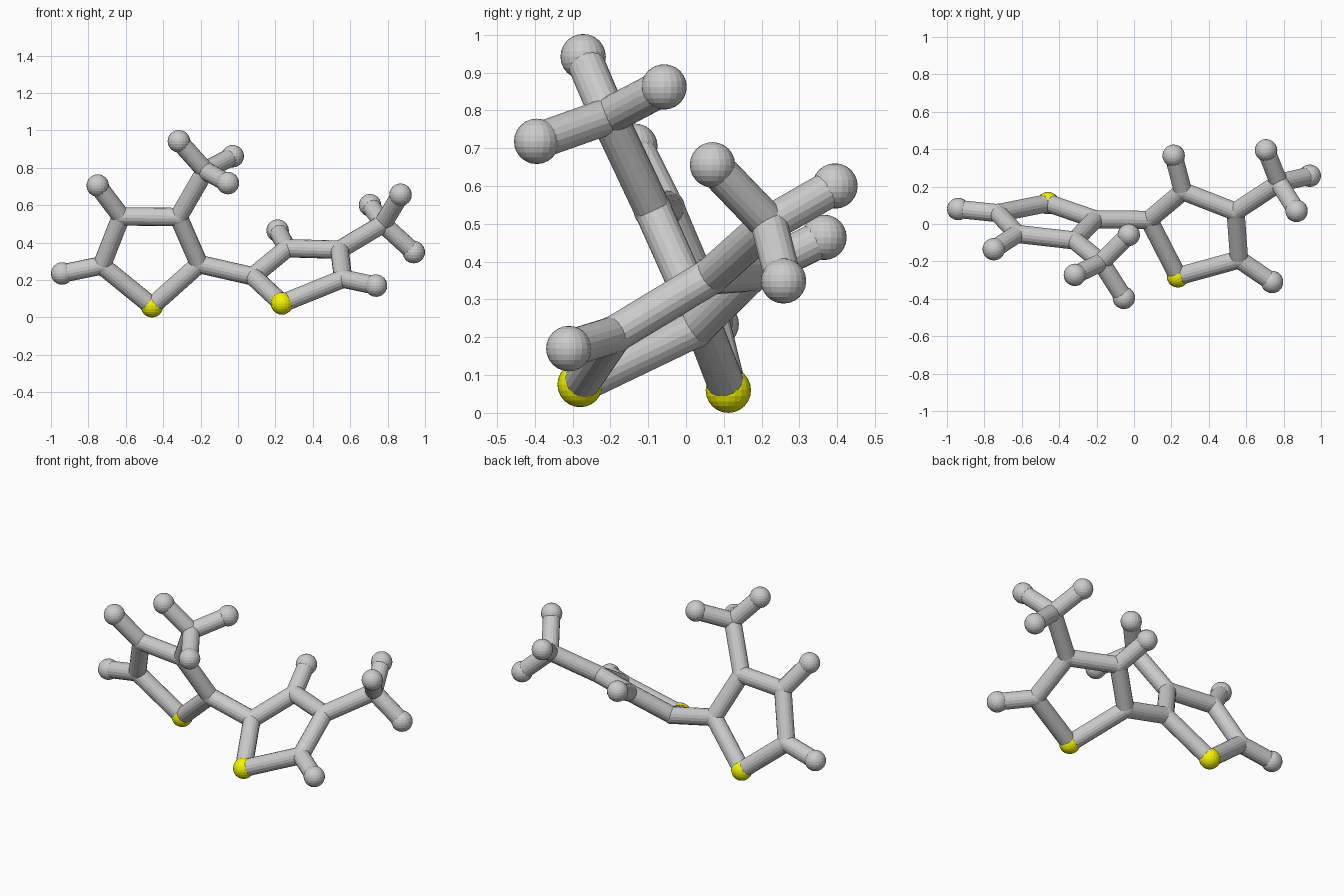
import bpy
from mathutils import Vector

if "Cube" in bpy.data.objects:
    bpy.data.objects.remove(bpy.data.objects["Cube"])

BALL, JOINT, STICK = 0.06, 0.051, 0.049

yellow = bpy.data.materials.new("yellow")
yellow.diffuse_color = (0.9, 0.9, 0.0, 1)
yellow.use_nodes = True
yellow.node_tree.nodes["Principled BSDF"].inputs["Base Color"].default_value = yellow.diffuse_color

# atom centres: left ring a*, right ring b*
atoms = {
    "a_sulfur": (-0.46, 0.112, 0.06),
    "a_c1": (-0.728, 0.058, 0.278),
    "a_c2": (-0.625, -0.053, 0.54),
    "a_c3": (-0.318, -0.088, 0.537),
    "a_c4": (-0.208, 0.025, 0.285),
    "a_methyl": (-0.175, -0.205, 0.785),
    "a_h1": (-0.94, 0.08, 0.235),
    "a_h2": (-0.75, -0.135, 0.705),
    "a_h3": (-0.316, -0.272, 0.942),
    "a_h4": (-0.028, -0.058, 0.862),
    "a_h5": (-0.054, -0.395, 0.718),
    "b_sulfur": (0.235, -0.28, 0.075),
    "b_c1": (0.08, 0.022, 0.22),
    "b_c2": (0.262, 0.175, 0.37),
    "b_c3": (0.543, 0.066, 0.362),
    "b_c4": (0.562, -0.19, 0.207),
    "b_methyl": (0.775, 0.22, 0.5),
    "b_h1": (0.212, 0.365, 0.464),
    "b_h2": (0.738, -0.31, 0.17),
    "b_h3": (0.706, 0.394, 0.6),
    "b_h4": (0.869, 0.07, 0.656),
    "b_h5": (0.94, 0.258, 0.349),
}

bonds = """a_sulfur-a_c1 a_c1-a_c2 a_c2-a_c3 a_c3-a_c4 a_c4-a_sulfur a_c3-a_methyl
a_c1-a_h1 a_c2-a_h2 a_methyl-a_h3 a_methyl-a_h4 a_methyl-a_h5 a_c4-b_c1
b_sulfur-b_c1 b_c1-b_c2 b_c2-b_c3 b_c3-b_c4 b_c4-b_sulfur b_c3-b_methyl
b_c2-b_h1 b_c4-b_h2 b_methyl-b_h3 b_methyl-b_h4 b_methyl-b_h5""".split()

# balls: large for sulfur and end atoms, stick-sized joints for carbon
for name, pos in atoms.items():
    carbon = "_c" in name or "methyl" in name
    bpy.ops.mesh.primitive_uv_sphere_add(segments=20, ring_count=12,
                                         radius=JOINT if carbon else BALL, location=pos)
    ob = bpy.context.object
    ob.name = name + ("_joint" if carbon else "_ball")
    if "sulfur" in name:
        ob.data.materials.append(yellow)

# sticks between bonded atoms
for bond in bonds:
    p, q = (Vector(atoms[n]) for n in bond.split("-"))
    d = q - p
    bpy.ops.mesh.primitive_cylinder_add(vertices=18, radius=STICK, depth=d.length,
                                        location=(p + q) / 2,
                                        rotation=d.to_track_quat('Z', 'Y').to_euler())
    bpy.context.object.name = "stick_" + bond
